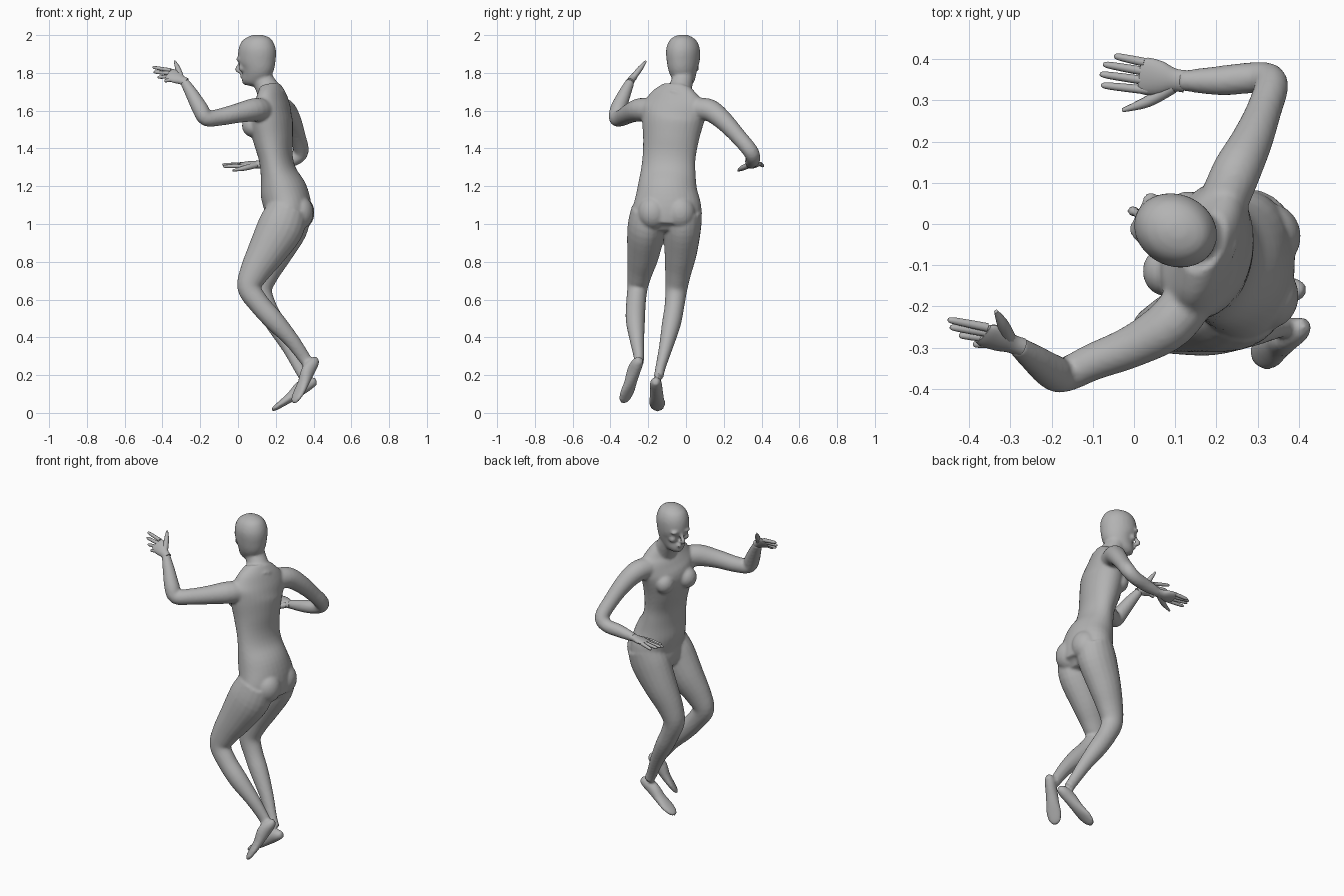
import bpy
import bmesh
from math import sin, cos, pi
from mathutils import Vector, Matrix

default_cube = bpy.data.objects.get("Cube")
if default_cube:
    bpy.data.objects.remove(default_cube, do_unlink=True)

# One grey material for the whole figure
grey = bpy.data.materials.new("plain grey")
grey.use_nodes = True
colour = (.45, .45, .45, 1)
grey.diffuse_color = colour
grey.node_tree.nodes["Principled BSDF"].inputs["Base Color"].default_value = colour

UP = Vector((0, 0, 1))
ACROSS = Vector((0, 1, 0))


def spline(rows, steps):
    """Smooth curve through rows of (x, y, z, half width, half depth)."""
    padded = [rows[0]] + list(rows) + [rows[-1]]
    result = []
    for i in range(len(rows) - 1):
        before, start, end, after = padded[i:i + 4]
        for step in range(steps):
            t = step / steps
            result.append([
                s + t * (e - b + t * (2 * b - 5 * s + 4 * e - a + t * (3 * (s - e) + a - b))) / 2
                for b, s, e, a in zip(before, start, end, after)])
    result.append(list(rows[-1]))
    return result


def tube(bm, rows, side_start=ACROSS, side_end=None, segments=20, steps=4):
    """Closed loft of ellipses; the half width lies along the side vector."""
    samples = spline(rows, steps)
    centres = [Vector(sample[:3]) for sample in samples]
    last = len(samples) - 1
    rings = []
    for i, sample in enumerate(samples):
        tangent = (centres[min(i + 1, last)] - centres[max(i - 1, 0)]).normalized()
        side = Vector(side_start).lerp(Vector(side_end or side_start), i / last)
        depth = tangent.cross(side).normalized()
        width = depth.cross(tangent)
        a, b = max(sample[3], .002), max(sample[4], .002)
        rings.append([
            bm.verts.new(centres[i] + width * a * cos(2 * pi * k / segments)
                         + depth * b * sin(2 * pi * k / segments))
            for k in range(segments)])
    for lower, upper in zip(rings, rings[1:]):
        for k in range(segments):
            n = (k + 1) % segments
            bm.faces.new((lower[k], lower[n], upper[n], upper[k]))
    bm.faces.new(rings[0][::-1])
    bm.faces.new(rings[-1])


def round_tube(bm, rows, **options):
    tube(bm, [(*row, row[-1]) for row in rows], **options)


def blob(bm, centre, radii):
    matrix = Matrix.Translation(centre) @ Matrix.Diagonal((*radii, 1))
    bmesh.ops.create_icosphere(bm, subdivisions=3, radius=1, matrix=matrix)


def finish(bm, name):
    bmesh.ops.recalc_face_normals(bm, faces=bm.faces)
    mesh = bpy.data.meshes.new(name)
    bm.to_mesh(mesh)
    bm.free()
    mesh.materials.append(grey)
    obj = bpy.data.objects.new(name, mesh)
    bpy.context.collection.objects.link(obj)
    bpy.ops.object.select_all(action="DESELECT")
    obj.select_set(True)
    bpy.context.view_layer.objects.active = obj
    bpy.ops.object.shade_smooth_by_angle(angle=pi / 4)
    return obj


body = bmesh.new()

# Torso, twisting from the hips to the shoulders
chest_side = Vector((.37, .93, 0))
tube(body, [
    (.27, -.11, .95, .11, .07), (.26, -.11, 1, .17, .12),
    (.265, -.1, 1.08, .183, .125), (.24, -.1, 1.18, .16, .123),
    (.215, -.095, 1.27, .147, .095), (.2, -.09, 1.35, .142, .088),
    (.185, -.08, 1.45, .15, .103), (.175, -.07, 1.55, .168, .11),
    (.18, -.06, 1.62, .175, .09), (.18, -.055, 1.68, .14, .068),
    (.17, -.045, 1.73, .08, .052)], ACROSS, chest_side, segments=32)
for spot in ((.075, -.115, 1.52), (.13, .02, 1.52)):
    blob(body, spot, (.054, .06, .06))
for spot in ((.325, -.175, 1.06), (.33, -.03, 1.06)):
    blob(body, spot, (.075, .08, .09))

# Neck
round_tube(body, [(.19, -.05, 1.66, .075), (.155, -.03, 1.72, .062),
                  (.125, -.015, 1.78, .056), (.115, -.01, 1.85, .056)])

# Head, turned a little toward its right
face_dir = Vector((-.91, .41, 0))
face_side = Vector((.41, .91, 0))


def on_head(forward, z, sideways=0):
    return Vector((.1, -.015, z)) + face_dir * forward + face_side * sideways


skull = [(.05, 1.735, .024, .028), (.042, 1.755, .046, .048),
         (.016, 1.79, .065, .074), (0, 1.83, .078, .094),
         (0, 1.88, .086, .103), (-.003, 1.93, .086, .1),
         (-.005, 1.97, .07, .082), (-.005, 1.992, .044, .052),
         (-.005, 2.002, .014, .018)]
tube(body, [(*on_head(d, z), a, b) for d, z, a, b in skull], face_side, segments=28)
nose = [(.092, 1.868, .009), (.102, 1.84, .011), (.114, 1.818, .014), (.094, 1.806, .011)]
round_tube(body, [(*on_head(d, z), r) for d, z, r in nose], side_start=face_side, segments=12)
blob(body, on_head(.084, 1.784), (.014, .022, .013))
blob(body, on_head(.066, 1.751), (.018, .02, .016))
for sign in (-1, 1):
    blob(body, on_head(.082, 1.872, sign * .034), (.022, .03, .011))
    blob(body, on_head(.066, 1.825, sign * .04), (.022, .022, .02))

# Legs
tube(body, [
    (.26, -.19, 1.07, .1, .11), (.225, -.21, .98, .1, .123),
    (.15, -.225, .85, .087, .102), (.085, -.245, .74, .066, .078),
    (.06, -.257, .66, .054, .063), (.11, -.265, .58, .052, .056),
    (.19, -.268, .49, .051, .054), (.28, -.26, .39, .039, .041),
    (.345, -.25, .3, .028, .034), (.37, -.25, .26, .026, .03)])
tube(body, [
    (.28, -.015, 1.07, .1, .11), (.25, -.018, .98, .098, .118),
    (.19, -.028, .85, .086, .098), (.14, -.042, .74, .069, .078),
    (.118, -.052, .65, .058, .063), (.15, -.062, .56, .052, .055),
    (.2, -.078, .47, .05, .052), (.27, -.106, .35, .037, .04),
    (.325, -.135, .24, .027, .032), (.352, -.145, .19, .026, .03)])


# Feet: rows of (share of length, half width, half height, lift)
def foot(heel, toe):
    heel, toe = Vector(heel), Vector(toe)
    along = (toe - heel).normalized()
    side = along.cross(UP).normalized()
    lift_dir = side.cross(along)
    rows = [(0, .016, .018, .018), (.1, .03, .031, .029), (.3, .033, .038, .032),
            (.55, .037, .027, .018), (.75, .043, .02, .012),
            (.92, .034, .014, .008), (1, .012, .007, .006)]
    tube(body, [(*(heel.lerp(toe, t) + lift_dir * lift), a, b)
                for t, a, b, lift in rows], side)


foot((.432, -.232, .27), (.298, -.33, .048))
foot((.425, -.162, .148), (.182, -.15, .008))

# Arms
round_tube(body, [
    (.15, -.16, 1.6, .06), (.09, -.24, 1.605, .062), (0, -.295, 1.587, .052),
    (-.1, -.335, 1.565, .045), (-.168, -.366, 1.56, .042), (-.2, -.358, 1.61, .043),
    (-.245, -.325, 1.69, .034), (-.285, -.295, 1.755, .024)], side_start=UP)
round_tube(body, [
    (.22, .06, 1.61, .06), (.25, .13, 1.6, .059), (.285, .2, 1.545, .051),
    (.315, .275, 1.465, .043), (.333, .342, 1.385, .041), (.295, .355, 1.345, .038),
    (.21, .348, 1.33, .036), (.11, .348, 1.315, .024)], side_start=ACROSS + UP)

figure = finish(body, "body")
fuse = figure.modifiers.new("fuse parts", "REMESH")
fuse.mode = "VOXEL"
fuse.voxel_size = .008
fuse.use_smooth_shade = True
soften = figure.modifiers.new("soften joins", "SMOOTH")
soften.factor = .5
soften.iterations = 4


# Hands: palm, four fingers fanned over the knuckles, and thumb
def hand(name, wrist, knuckles, half_across, tips, thumb_tip):
    bm = bmesh.new()
    wrist, knuckles, across = Vector(wrist), Vector(knuckles), Vector(half_across)
    width = across.length
    reach = knuckles - wrist
    palm = [(-.15, .6, .022), (.15, .62, .02), (.5, .9, .019), (.9, 1, .015), (1.08, .85, .01)]
    tube(bm, [(*(wrist + reach * t), width * a, b) for t, a, b in palm], across)
    for i, tip in enumerate(tips):
        base = knuckles + across * (.75 - .5 * i) - reach * .1
        tip = Vector(tip)
        shape = [(0, .011), (.5, .01), (.9, .008), (1, .003)]
        round_tube(bm, [(*base.lerp(tip, t), r) for t, r in shape],
                   side_start=across, segments=10, steps=3)
    root = wrist + reach * .2 + across * .4
    middle = root.lerp(Vector(thumb_tip), .5) + across * .15
    round_tube(bm, [(*root, .016), (*middle, .014), (*thumb_tip, .005)],
               side_start=reach.cross(across), segments=10)
    finish(bm, name)


hand("left_hand", (-.285, -.295, 1.755), (-.36, -.268, 1.793), (-.004, .026, .032),
     [(-.452, -.232, 1.83), (-.447, -.25, 1.805), (-.425, -.27, 1.777), (-.39, -.292, 1.757)],
     (-.335, -.212, 1.863))
hand("right_hand", (.11, .348, 1.315), (.02, .36, 1.312), (.005, -.045, -.008),
     [(-.08, .337, 1.305), (-.083, .364, 1.315), (-.075, .388, 1.315), (-.048, .408, 1.307)],
     (-.028, .276, 1.283))
